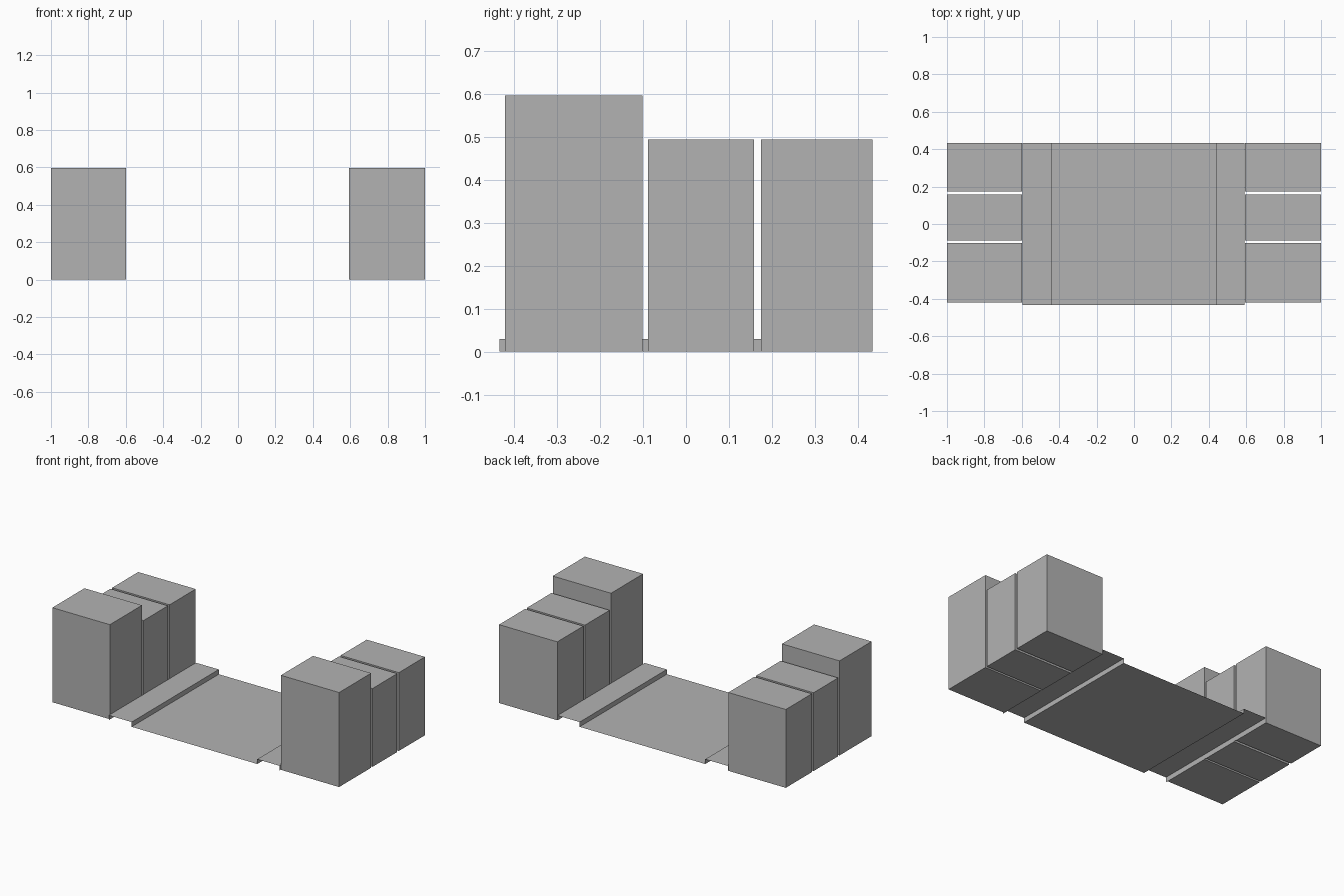
import bpy
import bmesh

default_cube = bpy.data.objects.get("Cube")
if default_cube:
    bpy.data.objects.remove(default_cube, do_unlink=True)

# One plain colour for everything
grey = bpy.data.materials.new("plain_grey")
grey.use_nodes = True
colour = (0.45, 0.45, 0.45, 1)
grey.diffuse_color = colour
grey.node_tree.nodes["Principled BSDF"].inputs["Base Color"].default_value = colour


def add_object(name, bm):
    mesh = bpy.data.meshes.new(name)
    bm.to_mesh(mesh)
    bm.free()
    mesh.materials.append(grey)
    obj = bpy.data.objects.new(name, mesh)
    bpy.context.collection.objects.link(obj)
    return obj


def box(name, x, y, z):
    """Closed box from (low, high) pairs."""
    bm = bmesh.new()
    bmesh.ops.create_cube(bm, size=1)
    for v in bm.verts:
        v.co = [pair[c > 0] for pair, c in zip((x, y, z), v.co)]
    return add_object(name, bm)


def sheet(name, profile, y):
    """Open strip: an x-z profile swept along y, with no end caps."""
    bm = bmesh.new()
    rows = [[bm.verts.new((px, py, pz)) for px, pz in profile] for py in y]
    for i in range(len(profile) - 1):
        bm.faces.new((rows[0][i], rows[0][i + 1], rows[1][i + 1], rows[1][i]))
    return add_object(name, bm)


street_y = (-0.434, 0.434)
kerb = 0.438
walk_height = 0.03

# Road surface, level with the ground
sheet("road", [(-kerb, 0), (kerb, 0)], street_y)

# Raised pavements: kerb face, walkway and outer drop, open at both ends
sheet("left_pavement",
      [(kerb, 0), (kerb, walk_height), (0.592, walk_height), (0.592, 0)], street_y)
sheet("right_pavement",
      [(-0.597, 0), (-0.597, walk_height), (-kerb, walk_height), (-kerb, 0)], street_y)

# Buildings: a taller one in front and two lower ones behind, on each side
buildings = {
    "front_building": ((-0.421, -0.101), 0.596),
    "middle_building": ((-0.088, 0.158), 0.494),
    "back_building": ((0.174, 0.434), 0.494),
}
for side, x in (("left", (0.594, 1)), ("right", (-1, -0.599))):
    for name, (y, height) in buildings.items():
        box(f"{side}_{name}", x, y, (0, height))
